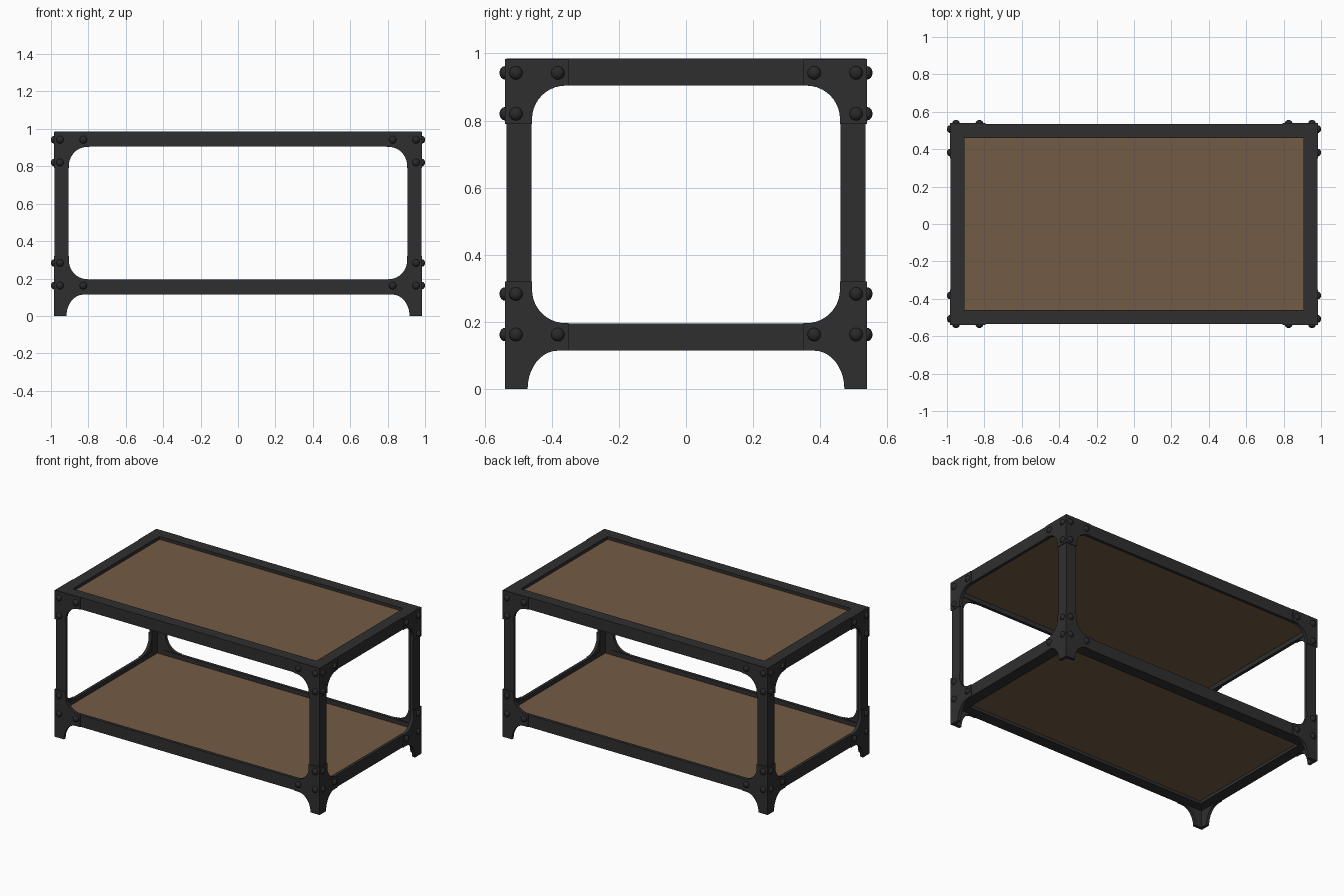
import bpy, bmesh, math
from mathutils import Vector, Matrix

if "Cube" in bpy.data.objects:
    bpy.data.objects.remove(bpy.data.objects["Cube"])

X, Y = 0.985, 0.54          # outer corner of the gusset plates
T = 0.02                    # metal thickness
CORNERS = [(sx, sy) for sx in (-1, 1) for sy in (-1, 1)]


def material(name, rgb):
    m = bpy.data.materials.new(name)
    m.diffuse_color = (*rgb, 1)
    m.use_nodes = True
    m.node_tree.nodes["Principled BSDF"].inputs["Base Color"].default_value = m.diffuse_color
    return m


METAL = material("dark iron", (0.028, 0.028, 0.028))
RIVET = material("black rivet iron", (0.022, 0.022, 0.022))
WOOD = material("brown wood", (0.175, 0.105, 0.058))


def finish(bm, name, mat):
    bmesh.ops.recalc_face_normals(bm, faces=bm.faces)
    me = bpy.data.meshes.new(name)
    bm.to_mesh(me)
    bm.free()
    me.materials.append(mat)
    ob = bpy.data.objects.new(name, me)
    bpy.context.collection.objects.link(ob)
    return ob


def prism(bm, points, offset):
    """Extrude a closed outline of 3D points along offset."""
    f = bm.faces.new([bm.verts.new(p) for p in points])
    r = bmesh.ops.extrude_face_region(bm, geom=[f], use_keep_orig=True)
    verts = [v for v in r["geom"] if isinstance(v, bmesh.types.BMVert)]
    bmesh.ops.translate(bm, verts=verts, vec=Vector(offset))


def arc(cu, cz, ru, rz, a0, a1, n=10):
    return [(cu + ru * math.cos(math.radians(a0 + (a1 - a0) * i / n)),
             cz + rz * math.sin(math.radians(a0 + (a1 - a0) * i / n))) for i in range(n + 1)]


def angle_frame(name, z_flat, z_edge):
    """Mitred ring of angle iron: flat flange at z_flat, upright flange to z_edge."""
    t = T if z_edge > z_flat else -T
    profile = [(0, z_flat), (0.075, z_flat), (0.075, z_flat + t),
               (T, z_flat + t), (T, z_edge), (0, z_edge)]
    bm = bmesh.new()
    rings = [[bm.verts.new((sx * (X - 0.005 - u), sy * (Y - 0.005 - u), z)) for u, z in profile]
             for sx, sy in ((-1, -1), (1, -1), (1, 1), (-1, 1))]
    for i in range(4):
        a, b = rings[i], rings[(i + 1) % 4]
        for j in range(6):
            k = (j + 1) % 6
            bm.faces.new((a[j], a[k], b[k], b[j]))
    finish(bm, name, METAL)


def shelf(name, z0, z1):
    bm = bmesh.new()
    x, y = X - 0.005 - T, Y - 0.005 - T
    prism(bm, [(-x, -y, z0), (x, -y, z0), (x, y, z0), (-x, y, z0)], (0, 0, z1 - z0))
    finish(bm, name, WOOD)


# Frames and wooden shelves
angle_frame("top_frame", 0.985, 0.905)
angle_frame("lower_frame", 0.115, 0.195)
shelf("top_panel", 0.935, 0.965)
shelf("lower_shelf", 0.135, 0.165)

# Angle-iron corner posts
bm = bmesh.new()
for sx, sy in CORNERS:
    prof = [(0, 0), (0.075, 0), (0.075, T), (T, T), (T, 0.075), (0, 0.075)]
    prism(bm, [(sx * (X - 0.005 - a), sy * (Y - 0.005 - b), 0.195) for a, b in prof], (0, 0, 0.71))
finish(bm, "corner_posts", METAL)

# Gusset outlines: (distance from the outer corner, height)
upper = [(0, 0.984), (0.19, 0.984), (0.19, 0.904)] + arc(0.181, 0.804, 0.1, 0.1, 90, 180) \
    + [(0.081, 0.79), (0, 0.79)]
lower = [(0, 0)] + arc(0.158, 0, 0.09, 0.114, 180, 90) + [(0.19, 0.114), (0.19, 0.196)] \
    + arc(0.181, 0.296, 0.1, 0.1, 270, 180) + [(0.081, 0.32), (0, 0.32)]


def gussets(name, outline):
    bm = bmesh.new()
    for sx, sy in CORNERS:
        prism(bm, [(sx * (X - u), sy * Y, z) for u, z in outline], (0, -sy * T, 0))
        prism(bm, [(sx * X, sy * (Y - max(u, T)), z) for u, z in outline], (-sx * T, 0, 0))
    finish(bm, name, METAL)


gussets("upper_gussets", upper)
gussets("lower_gusset_feet", lower)

# Domed rivets on both faces of every gusset
bm = bmesh.new()
for sx, sy in CORNERS:
    for u, z in ((0.033, 0.942), (0.158, 0.942), (0.033, 0.82),
                 (0.033, 0.283), (0.033, 0.162), (0.158, 0.162)):
        for pos, scale in (((sx * (X - u), sy * Y, z), (0.02, 0.016, 0.02)),
                           ((sx * X, sy * (Y - u), z), (0.015, 0.02, 0.02))):
            bmesh.ops.create_uvsphere(bm, u_segments=16, v_segments=8, radius=1,
                                      matrix=Matrix.Translation(pos) @ Matrix.Diagonal((*scale, 1)))
rivets = finish(bm, "rivets", RIVET)
for p in rivets.data.polygons:
    p.use_smooth = True
